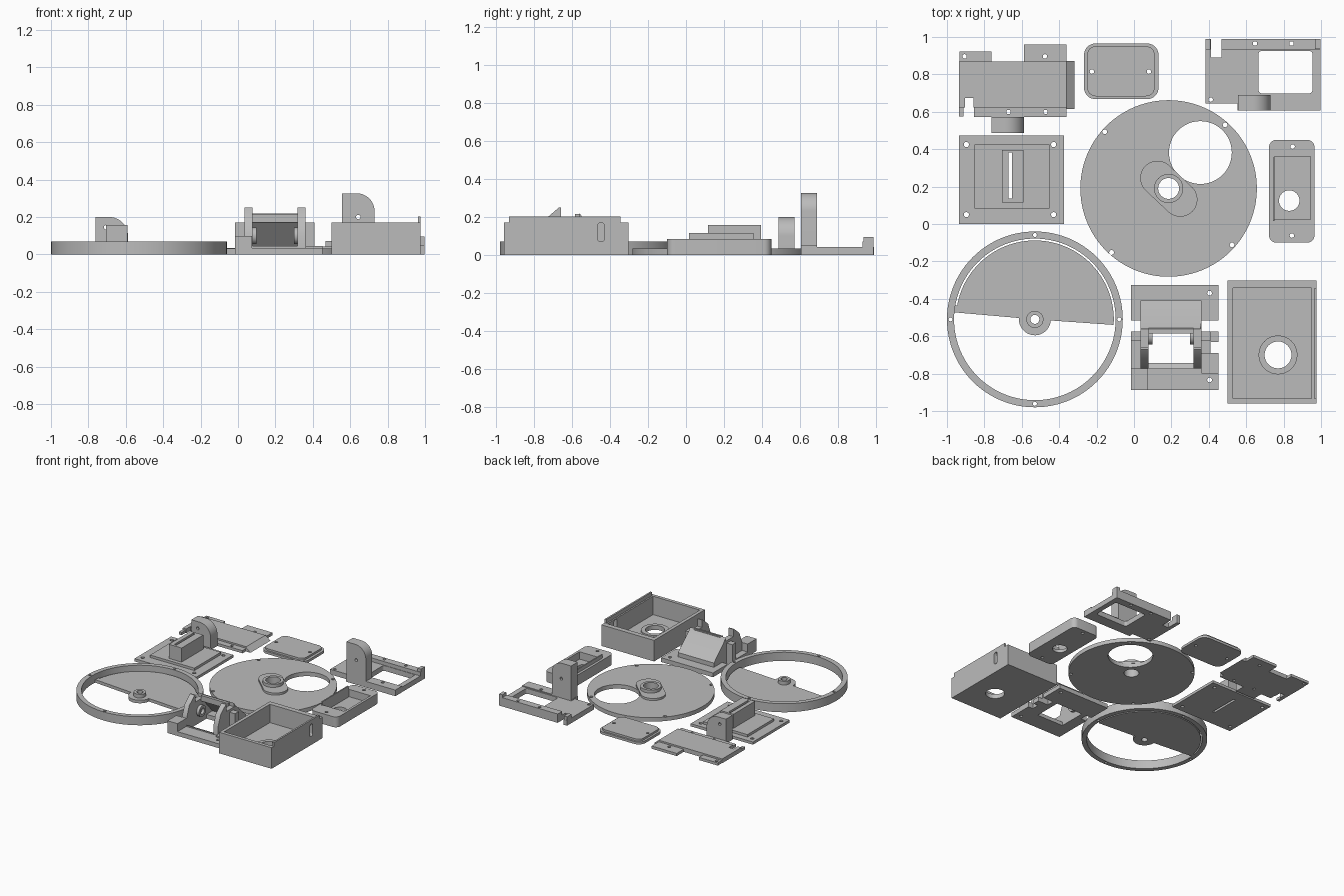
import bpy, bmesh, math
from mathutils import Matrix

grey = bpy.data.materials.new("plain grey")
grey.diffuse_color = (0.5, 0.5, 0.5, 1)

# local (u, v, extrusion) to world axes
AXES = {"z": Matrix.Identity(4),
        "y": Matrix(((1, 0, 0, 0), (0, 0, -1, 0), (0, 1, 0, 0), (0, 0, 0, 1))),
        "x": Matrix(((0, 0, 1, 0), (1, 0, 0, 0), (0, 1, 0, 0), (0, 0, 0, 1)))}


def arc(cx, cy, r, a0, a1, n):
    return [(cx + r * math.cos(math.radians(a0 + (a1 - a0) * i / n)),
             cy + r * math.sin(math.radians(a0 + (a1 - a0) * i / n))) for i in range(n + 1)]


def circle(cx, cy, r, n=24):
    return arc(cx, cy, r, 0, 360, n)[:-1]


def rect(x0, x1, y0, y1, r=0):
    if not r:
        return [(x0, y0), (x1, y0), (x1, y1), (x0, y1)]
    return (arc(x1 - r, y1 - r, r, 0, 90, 8) + arc(x0 + r, y1 - r, r, 90, 180, 8)
            + arc(x0 + r, y0 + r, r, 180, 270, 8) + arc(x1 - r, y0 + r, r, 270, 360, 8))


def slab(name, lo, hi, outline, *holes, axis="z"):
    """Extrude an outline with holes from lo to hi along an axis."""
    if axis == "y":
        lo, hi = -hi, -lo
    cu = bpy.data.curves.new(name, "CURVE")
    cu.dimensions, cu.fill_mode, cu.extrude = "2D", "BOTH", (hi - lo) / 2
    for loop in (outline, *holes):
        s = cu.splines.new("POLY")
        s.points.add(len(loop) - 1)
        for p, (u, v) in zip(s.points, loop):
            p.co = (u, v, 0, 1)
        s.use_cyclic_u = True
    tmp = bpy.data.objects.new(name + "_curve", cu)
    bpy.context.collection.objects.link(tmp)
    me = bpy.data.meshes.new_from_object(tmp.evaluated_get(bpy.context.evaluated_depsgraph_get()))
    bpy.data.objects.remove(tmp)
    bm = bmesh.new()
    bm.from_mesh(me)
    bmesh.ops.remove_doubles(bm, verts=bm.verts, dist=1e-5)
    bmesh.ops.transform(bm, matrix=AXES[axis] @ Matrix.Translation((0, 0, (lo + hi) / 2)), verts=bm.verts)
    bmesh.ops.recalc_face_normals(bm, faces=bm.faces)
    bm.to_mesh(me)
    bm.free()
    me.materials.clear()
    me.materials.append(grey)
    ob = bpy.data.objects.new(name, me)
    bpy.context.collection.objects.link(ob)
    bpy.ops.object.select_all(action="DESELECT")
    ob.select_set(True)
    bpy.context.view_layer.objects.active = ob
    bpy.ops.object.shade_smooth_by_angle(angle=math.radians(30))
    return ob


def box(name, x0, x1, y0, y1, z0, z1):
    return slab(name, z0, z1, rect(x0, x1, y0, y1))


# Half-open wheel: rim, half plate and hub
wx, wy = -0.53, -0.51
slab("wheel_rim", 0, 0.07, circle(wx, wy, 0.47, 96), circle(wx, wy, 0.432, 96),
     *[circle(wx + 0.451 * c, wy + 0.451 * s, 0.011, 12) for c, s in ((1, 0), (0, 1), (-1, 0), (0, -1))])
slab("wheel_half_plate", 0, 0.025,
     arc(wx, wy, 0.422, -4, 170, 60) + arc(wx, wy, 0.436, 170, 175, 4) + arc(wx, wy, 0.085, 175, 356, 24),
     circle(wx, wy, 0.024))
slab("wheel_hub", 0.025, 0.055, circle(wx, wy, 0.046), circle(wx, wy, 0.024))

# Large disc with feed opening and raised hub
dx, dy = 0.185, 0.19
slab("disc", 0, 0.033, circle(dx, dy, 0.472, 96), circle(0.355, 0.382, 0.168, 48), circle(dx, dy, 0.056),
     *[circle(*p, 0.013, 12) for p in ((-0.157, 0.493), (0.487, 0.53), (0.524, -0.112), (-0.12, -0.152))])
slab("disc_hub_pad", 0.033, 0.05, arc(0.125, 0.246, 0.092, 45, 225, 20) + arc(0.247, 0.131, 0.092, 225, 405, 20),
     circle(dx, dy, 0.056))
slab("disc_collar", 0.05, 0.075, circle(dx, dy, 0.078), circle(dx, dy, 0.056))

# Slotted plate with stepped block
slit = rect(-0.671, -0.652, 0.136, 0.382)
slab("slot_plate", 0, 0.022, rect(-0.936, -0.374, 0.0, 0.473), slit,
     *[circle(x, y, 0.014, 12) for x in (-0.896, -0.43) for y in (0.05, 0.425)])
slab("slot_step", 0.022, 0.042, rect(-0.853, -0.452, 0.083, 0.425), slit)
slab("slot_block", 0.042, 0.157, rect(-0.705, -0.59, 0.115, 0.395), slit)

# Cover plate with tabs, sloped end and rounded post
slab("cover", 0, 0.035, [(-0.936, 0.623), (-0.904, 0.623), (-0.904, 0.675), (-0.859, 0.675), (-0.859, 0.623),
                         (-0.361, 0.623), (-0.361, 0.869), (-0.936, 0.869)])
slab("cover_tab_left", 0, 0.022, rect(-0.933, -0.762, 0.869, 0.922), circle(-0.906, 0.896, 0.012, 12))
slab("cover_tab_right", 0, 0.022, rect(-0.588, -0.361, 0.869, 0.96), circle(-0.476, 0.896, 0.012, 12))
slab("cover_lip", 0, 0.022, rect(-0.855, -0.361, 0.573, 0.623),
     *[circle(x, 0.599, 0.012, 12) for x in (-0.671, -0.473)])
box("cover_lip_corner", -0.936, -0.912, 0.575, 0.623, 0, 0.022)
slab("cover_slope", 0.615, 0.872, [(-0.361, 0), (-0.318, 0), (-0.361, 0.035)], axis="y")


def post(name, x0, x1, z, r, y0, y1, hole):
    slab(name, y0, y1, [(x0, 0), (x1, 0)] + arc(x1 - r, z - r, r, 0, 90, 12) + [(x0, z)],
         circle(*hole, 0.012, 12), axis="y")


post("cover_post", -0.762, -0.588, 0.2, 0.1, 0.487, 0.573, (-0.705, 0.145))

# Rounded lid
lid_holes = [circle(x, 0.815, 0.012, 12) for x in (-0.225, 0.08)]
slab("lid_base", 0, 0.02, rect(-0.267, 0.131, 0.668, 0.965, 0.06), *lid_holes)
slab("lid_top", 0.02, 0.036, rect(-0.25, 0.11, 0.683, 0.95, 0.045), *lid_holes)

# Window frame with rails and tall rounded post
slab("frame_floor", 0, 0.042, [(0.382, 0.644), (0.997, 0.644), (0.997, 0.932), (0.468, 0.932), (0.468, 0.89),
                               (0.412, 0.89), (0.412, 0.99), (0.382, 0.99)],
     rect(0.666, 0.954, 0.698, 0.926, 0.018), circle(0.41, 0.665, 0.012, 12))
slab("frame_back_rail", 0, 0.072, rect(0.468, 0.997, 0.93, 0.988),
     *[circle(x, 0.965, 0.012, 12) for x in (0.647, 0.842)])
box("frame_corner_left", 0.382, 0.41, 0.932, 0.988, 0.042, 0.072)
box("frame_corner_right", 0.968, 0.997, 0.936, 0.988, 0.072, 0.095)
slab("frame_front_rail", 0, 0.05, rect(0.553, 0.997, 0.607, 0.69), circle(0.842, 0.665, 0.012, 12))
post("frame_post", 0.555, 0.73, 0.327, 0.095, 0.607, 0.69, (0.643, 0.2))

# Small pocket housing with rounded flange
pocket = rect(0.752, 0.945, 0.024, 0.36)
outer = rect(0.722, 0.965, -0.1, 0.45, 0.04)
ends = [circle(0.848, 0.414, 0.012, 12), circle(0.844, -0.062, 0.012, 12)]
slab("pocket_floor", 0, 0.025, outer, circle(0.83, 0.125, 0.055), *ends)
slab("pocket_wall", 0.025, 0.085, outer, pocket, *ends)
box("pocket_ridge", 0.742, 0.752, 0.015, 0.355, 0.085, 0.115)

# Open box with raised lip, slot and ringed hole
bx, by = 0.77, -0.70
slab("box_floor", 0, 0.022, rect(0.5, 0.976, -0.96, -0.302), circle(bx, by, 0.072, 32))
slab("box_ring", 0.022, 0.036, circle(bx, by, 0.104, 32), circle(bx, by, 0.072, 32))
box("box_wall_left", 0.5, 0.528, -0.96, -0.302, 0.022, 0.172)
box("box_wall_front", 0.528, 0.95, -0.96, -0.932, 0.022, 0.172)
box("box_wall_back", 0.528, 0.95, -0.343, -0.302, 0.022, 0.172)
slab("box_wall_right", 0.95, 0.976, rect(-0.96, -0.302, 0.022, 0.172),
     rect(-0.466, -0.43, 0.07, 0.17, 0.017), axis="x")
box("box_lip", 0.962, 0.976, -0.932, -0.345, 0.172, 0.203)

# Ramp bracket: flanges, side walls, ramp and uprights
slab("bracket_rear_flange", 0, 0.035, rect(-0.016, 0.452, -0.516, -0.325), circle(0.404, -0.37, 0.013, 12))
slab("bracket_front_flange", 0, 0.035, rect(-0.016, 0.452, -0.888, -0.773), circle(0.404, -0.834, 0.013, 12))
box("bracket_front_left_block", -0.016, 0.075, -0.888, -0.773, 0.035, 0.1)
box("bracket_front_right_block", 0.36, 0.452, -0.8, -0.69, 0, 0.045)
box("bracket_left_flange", -0.016, 0.04, -0.773, -0.575, 0, 0.035)
box("bracket_right_flange", 0.355, 0.41, -0.773, -0.575, 0, 0.035)
box("bracket_right_tab", 0.41, 0.452, -0.63, -0.575, 0, 0.035)
slab("bracket_ramp", 0.035, 0.356, [(-0.41, 0.035), (-0.41, 0.07), (-0.54, 0.19), (-0.562, 0.22),
                                   (-0.562, 0.17), (-0.44, 0.035)], axis="x")
for side, x0, x1, e0, e1 in (("left", 0.035, 0.077, -0.016, 0.035), ("right", 0.318, 0.36, 0.36, 0.41)):
    slab("bracket_wall_" + side, x0, x1, [(-0.773, 0), (-0.41, 0), (-0.41, 0.07), (-0.55, 0.19), (-0.66, 0.19),
                                          (-0.66, 0.25), (-0.67, 0.25), (-0.74, 0.19), (-0.773, 0.1)], axis="x")
    box("bracket_ear_" + side, e0, e1, -0.625, -0.575, 0.035, 0.17)
    # bearing seat inside each wall
    slab("bracket_seat_" + side, min(x0, 0.3), max(x1, 0.1), circle(-0.6, 0.1, 0.045),
         circle(-0.6, 0.1, 0.025), axis="x")
slab("bracket_front_bar", 0.077, 0.318, [(-0.775, 0.0), (-0.742, 0.0), (-0.742, 0.03), (-0.775, 0.045)], axis="x")
box("bracket_cross_bar", 0.077, 0.318, -0.585, -0.555, 0.17, 0.215)
